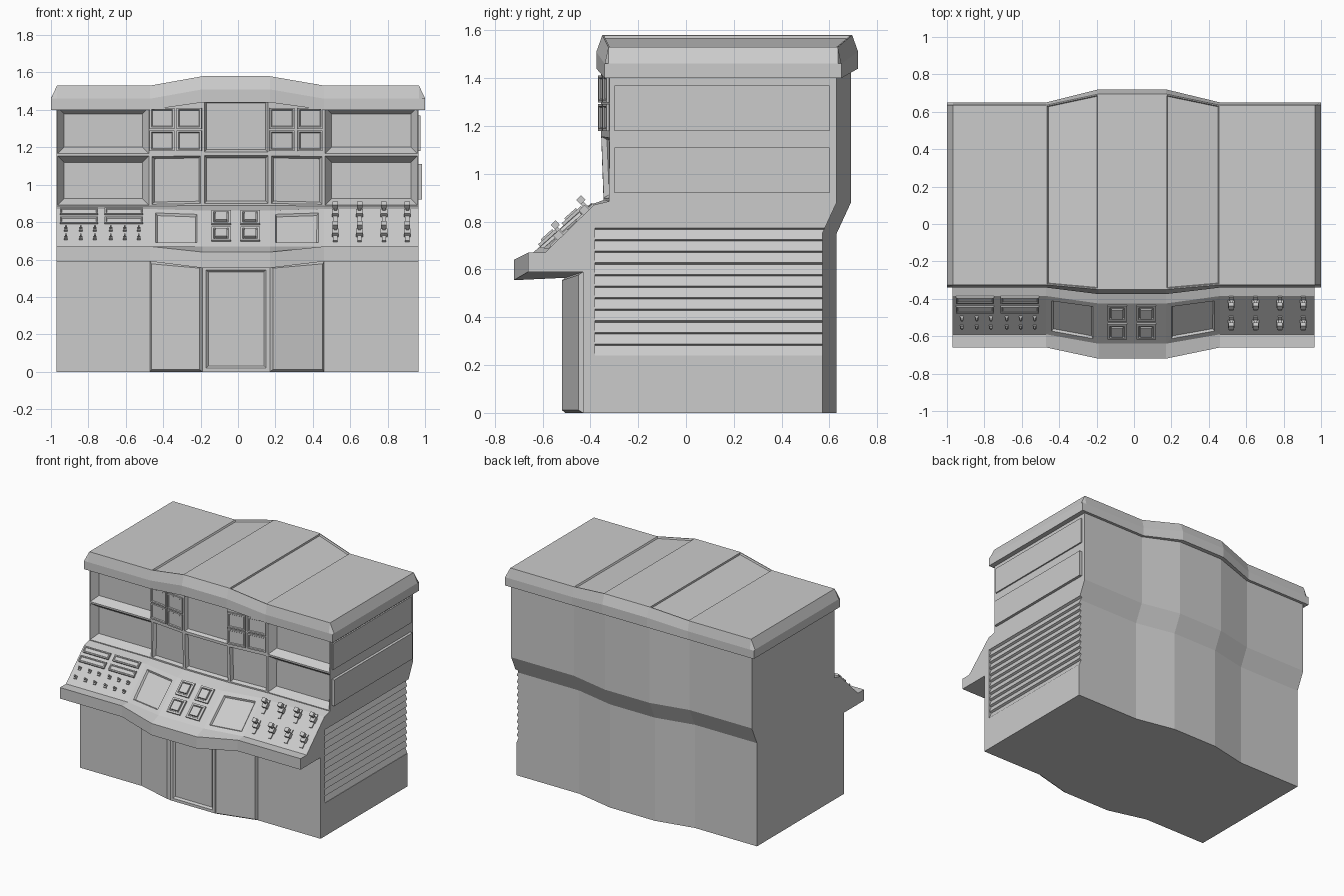
import bpy, bmesh
from mathutils import Vector, Matrix

if "Cube" in bpy.data.objects:
    bpy.data.objects.remove(bpy.data.objects["Cube"])

XS = [-0.97, -0.47, -0.19, 0.17, 0.46, 0.965]
TS = [0, 0, 1, 1, 0, 0]          # 0 = wing profile, 1 = bowed centre profile


def finish(bm, name):
    me = bpy.data.meshes.new(name)
    bm.to_mesh(me)
    bm.free()
    ob = bpy.data.objects.new(name, me)
    bpy.context.collection.objects.link(ob)
    return ob


def loft(bm, rings):
    """Skin a row of closed rings; returns faces keyed by (section, segment)."""
    vs = [[bm.verts.new(p) for p in r] for r in rings]
    n, faces = len(vs[0]), {}
    for i in range(len(vs) - 1):
        for j in range(n):
            k = (j + 1) % n
            faces[i, j] = bm.faces.new((vs[i][j], vs[i + 1][j], vs[i + 1][k], vs[i][k]))
    bm.faces.new(vs[0])
    bm.faces.new(vs[-1][::-1])
    bmesh.ops.recalc_face_normals(bm, faces=bm.faces[:])
    return faces


def inset(bm, f, *steps):
    for thick, depth in steps:
        bmesh.ops.inset_individual(bm, faces=[f], thickness=thick, depth=depth, use_even_offset=True)


def mix(a, b, t):
    return [(p[0] + (q[0] - p[0]) * t, p[1] + (q[1] - p[1]) * t) for p, q in zip(a, b)]


# Cabinet body: (y, z) profiles at the wings and at the centre
WING = [(-0.43, 0), (-0.43, 0.59), (-0.66, 0.59), (-0.66, 0.67), (-0.59, 0.67),
        (-0.385, 0.87), (-0.322, 0.885), (-0.32, 1.16), (-0.32, 1.42),
        (0.63, 1.42), (0.63, 0.88), (0.57, 0.75), (0.57, 0)]
MID = [(-0.505, 0), (-0.505, 0.565), (-0.72, 0.555), (-0.72, 0.64), (-0.64, 0.67),
       (-0.425, 0.862), (-0.345, 0.89), (-0.355, 1.165), (-0.355, 1.46),
       (0.69, 1.46), (0.69, 0.88), (0.63, 0.75), (0.63, 0)]
RINGS = [[(x, y, z) for y, z in mix(WING, MID, t)] for x, t in zip(XS, TS)]

bm = bmesh.new()
F = loft(bm, RINGS)
for s in (0, 4):                                   # deep wing bays
    for seg in (6, 7):
        inset(bm, F[s, seg], (0.006, 0), (0.035, -0.05))
for s in (1, 2, 3):                                # framed screens
    inset(bm, F[s, 6], (0.01, 0), (0.012, -0.022))
inset(bm, F[2, 7], (0.01, 0), (0.012, -0.022))
for s in (1, 3):                                   # console screens, lower doors
    inset(bm, F[s, 4], (0.03, 0), (0.008, -0.012))
    inset(bm, F[s, 0], (0.012, 0.018))
inset(bm, F[2, 0], (0.02, 0), (0.012, -0.012))
body = finish(bm, "cabinet_body")

# Louvres cut into the right side
bm = bmesh.new()
teeth = [(1.05, 0.24)]
for i in range(11):
    z = 0.24 + i * 0.0485
    teeth += [(0.962, z), (0.946, z + 0.042)]
teeth += [(0.962, 0.7735), (1.05, 0.7735)]
loft(bm, [[(x, y, z) for x, z in teeth] for y in (-0.38, 0.68)])
cutter = finish(bm, "louvre_cutter")
cutter.hide_render = True
mod = body.modifiers.new("louvres", 'BOOLEAN')
mod.operation, mod.solver, mod.object = 'DIFFERENCE', 'EXACT', cutter
bpy.context.view_layer.objects.active = body
bpy.ops.object.modifier_apply(modifier=mod.name)
bpy.data.objects.remove(cutter)

# Roof cap with chamfered rim
LW = [(-0.34, 1.40), (-0.34, 1.46), (-0.325, 1.53), (0.635, 1.53), (0.65, 1.46), (0.65, 1.40)]
LM = [(-0.375, 1.44), (-0.375, 1.51), (-0.35, 1.58), (0.695, 1.58), (0.72, 1.51), (0.72, 1.44)]
rings = [[(x, y, z) for y, z in mix(LW, LM, t)]
         for x, t in zip([-0.968] + XS[1:-1] + [0.968], TS)]
end = [(y, min(z, 1.462)) for y, z in LW]
rings = [[(-1, y, z) for y, z in end]] + rings + [[(1, y, z) for y, z in end]]
bm = bmesh.new()
F = loft(bm, rings)
for s in (2, 4):
    inset(bm, F[s, 2], (0.006, 0), (0.004, -0.012))
finish(bm, "roof_cap")


def seat(s, seg, x, z):
    """Frame lying on a body face at a given x and height, local z pointing out."""
    a, b = Vector(RINGS[s][seg]), Vector(RINGS[s + 1][seg])
    d, c = Vector(RINGS[s][seg + 1]), Vector(RINGS[s + 1][seg + 1])
    u = (x - a.x) / (b.x - a.x)
    lo, hi = a.lerp(b, u), d.lerp(c, u)
    p = lo.lerp(hi, (z - lo.z) / (hi.z - lo.z))
    n = (b - a).cross(hi - lo).normalized()
    ey = (hi - lo).normalized()
    m = Matrix((ey.cross(n), ey, n)).transposed().to_4x4()
    m.translation = p
    return m


def blocks(name, places, parts, sink=None):
    """Repeat boxes (w, h, z0, z1, y offset) on each seat; optionally sink the front."""
    bm = bmesh.new()
    for m in places:
        for w, h, z0, z1, oy in parts:
            t = m @ Matrix.Translation((0, oy, (z0 + z1) / 2)) @ Matrix.Diagonal((w, h, z1 - z0, 1))
            vs = bmesh.ops.create_cube(bm, size=1, matrix=t)['verts']
            if sink:
                n = m.to_3x3().col[2]
                bm.normal_update()
                top = max({f for v in vs for f in v.link_faces}, key=lambda f: f.normal.dot(n))
                inset(bm, top, sink, (0.004, -sink[0] * 0.6))
    return finish(bm, name)


# Small monitors, two by two on each angled panel
small = [seat(s, 7, x, z) for s, xs in ((1, (-0.405, -0.26)), (3, (0.235, 0.385)))
         for x in xs for z in (1.235, 1.355)]
blocks("small_monitors", small, [(0.134, 0.112, -0.01, 0.012, 0)], (0.01, 0))

# Square buttons on the centre console
blocks("square_buttons", [seat(2, 4, x, z) for x in (-0.09, 0.065) for z in (0.732, 0.82)],
       [(0.105, 0.108, -0.01, 0.012, 0)], (0.012, 0))
blocks("button_caps", [seat(2, 4, x, z) for x in (-0.09, 0.065) for z in (0.732, 0.82)],
       [(0.062, 0.065, 0, 0.02, 0)])

# Display strips and toggles on the left console
blocks("display_strips", [seat(0, 4, x, z) for x in (-0.85, -0.61) for z in (0.805, 0.853)],
       [(0.205, 0.046, -0.01, 0.014, 0)], (0.007, 0))
knobs = [seat(0, 4, x, z) for x in (-0.92, -0.84, -0.765, -0.68, -0.605, -0.53)
         for z in (0.712, 0.758)]
blocks("toggle_switches", knobs, [(0.018, 0.022, -0.005, 0.01, 0), (0.009, 0.012, 0, 0.028, 0.004)])

# Levers on the right console: track, base, stem and grip
levers = [seat(4, 4, x, z) for x in (0.52, 0.65, 0.78, 0.905) for z in (0.73, 0.835)]
blocks("levers", levers, [(0.022, 0.1, -0.005, 0.008, 0), (0.036, 0.034, 0, 0.028, 0.005),
                          (0.016, 0.016, 0, 0.05, 0.02), (0.03, 0.028, 0.04, 0.066, 0.026)])

# Access panels on the right side
for name, z0, z1, x1 in (("lower_side_panel", 0.92, 1.11, 0.985), ("upper_side_panel", 1.18, 1.37, 0.975)):
    bm = bmesh.new()
    bmesh.ops.create_cube(bm, size=1, matrix=Matrix.Translation(((0.95 + x1) / 2, 0.15, (z0 + z1) / 2))
                          @ Matrix.Diagonal((x1 - 0.95, 0.9, z1 - z0, 1)))
    finish(bm, name)
